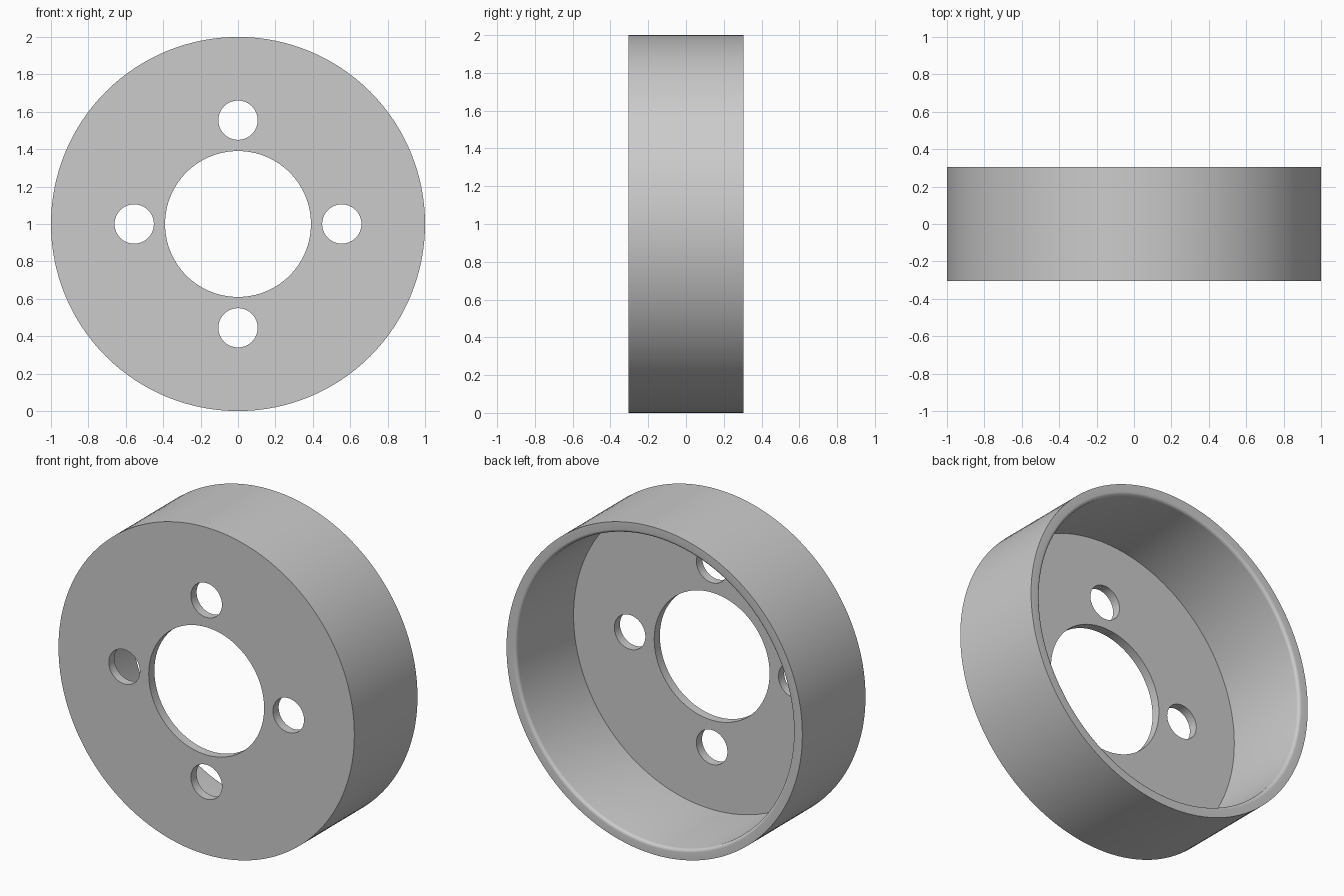
import bpy, math

cube = bpy.data.objects.get("Cube")
if cube:
    bpy.data.objects.remove(cube, do_unlink=True)

SEGMENTS = 128
HALF_DEPTH = 0.305
PLATE_BACK = -0.25
WALL_R, BORE_R = 0.935, 0.39
FILLET = 0.02
HOLE_R, HOLE_RING = 0.105, 0.555

grey = bpy.data.materials.new("plain grey")
grey.use_nodes = True
colour = (0.6, 0.6, 0.6, 1)
grey.diffuse_color = colour
grey.node_tree.nodes["Principled BSDF"].inputs["Base Color"].default_value = colour


def lathe(name, profile):
    """Revolve a closed (radius, y) profile about the front-back axis."""
    n = len(profile)
    verts, faces = [], []
    for i in range(SEGMENTS):
        a = 2 * math.pi * i / SEGMENTS
        verts += [(r * math.cos(a), y, 1 + r * math.sin(a)) for r, y in profile]
        k = (i + 1) % SEGMENTS
        for j in range(n):
            m = (j + 1) % n
            faces.append((i * n + j, i * n + m, k * n + m, k * n + j))
    mesh = bpy.data.meshes.new(name)
    mesh.from_pydata(verts, [], faces)
    mesh.materials.append(grey)
    obj = bpy.data.objects.new(name, mesh)
    bpy.context.collection.objects.link(obj)
    bpy.context.view_layer.objects.active = obj
    obj.select_set(True)
    bpy.ops.object.mode_set(mode='EDIT')
    bpy.ops.mesh.select_all(action='SELECT')
    bpy.ops.mesh.normals_make_consistent(inside=False)
    bpy.ops.object.mode_set(mode='OBJECT')
    return obj


# Cup section: front plate with bore, outer wall, rounded inner lip
lip = [(WALL_R + FILLET * (1 - math.sin(t)), HALF_DEPTH - FILLET * (1 - math.cos(t)))
       for t in (math.pi / 2 * i / 5 for i in range(6))]
profile = [(BORE_R, -HALF_DEPTH), (1, -HALF_DEPTH), (1, HALF_DEPTH)] + lip + [
    (WALL_R, PLATE_BACK), (BORE_R, PLATE_BACK)]
bpy.ops.object.select_all(action='DESELECT')
cup = lathe("flanged_cup", profile)

# Four bolt holes through the plate
for i in range(4):
    a = i * math.pi / 2
    bpy.ops.mesh.primitive_cylinder_add(
        vertices=64, radius=HOLE_R, depth=0.2, rotation=(math.pi / 2, 0, 0),
        location=(HOLE_RING * math.cos(a), -0.28, 1 + HOLE_RING * math.sin(a)))
    cutter = bpy.context.object
    cutter.name = "bolt_hole_cutter"
    cutter.hide_render = True
    cutter.data.materials.append(grey)
    cut = cup.modifiers.new("bolt_hole", 'BOOLEAN')
    cut.operation = 'DIFFERENCE'
    cut.solver = 'EXACT'
    cut.object = cutter
    bpy.context.view_layer.objects.active = cup
    bpy.ops.object.modifier_apply(modifier=cut.name)
    bpy.data.objects.remove(cutter, do_unlink=True)

# Smooth round surfaces, crisp edges
bpy.ops.object.select_all(action='DESELECT')
cup.select_set(True)
bpy.context.view_layer.objects.active = cup
bpy.ops.object.shade_smooth_by_angle(angle=math.radians(30))
